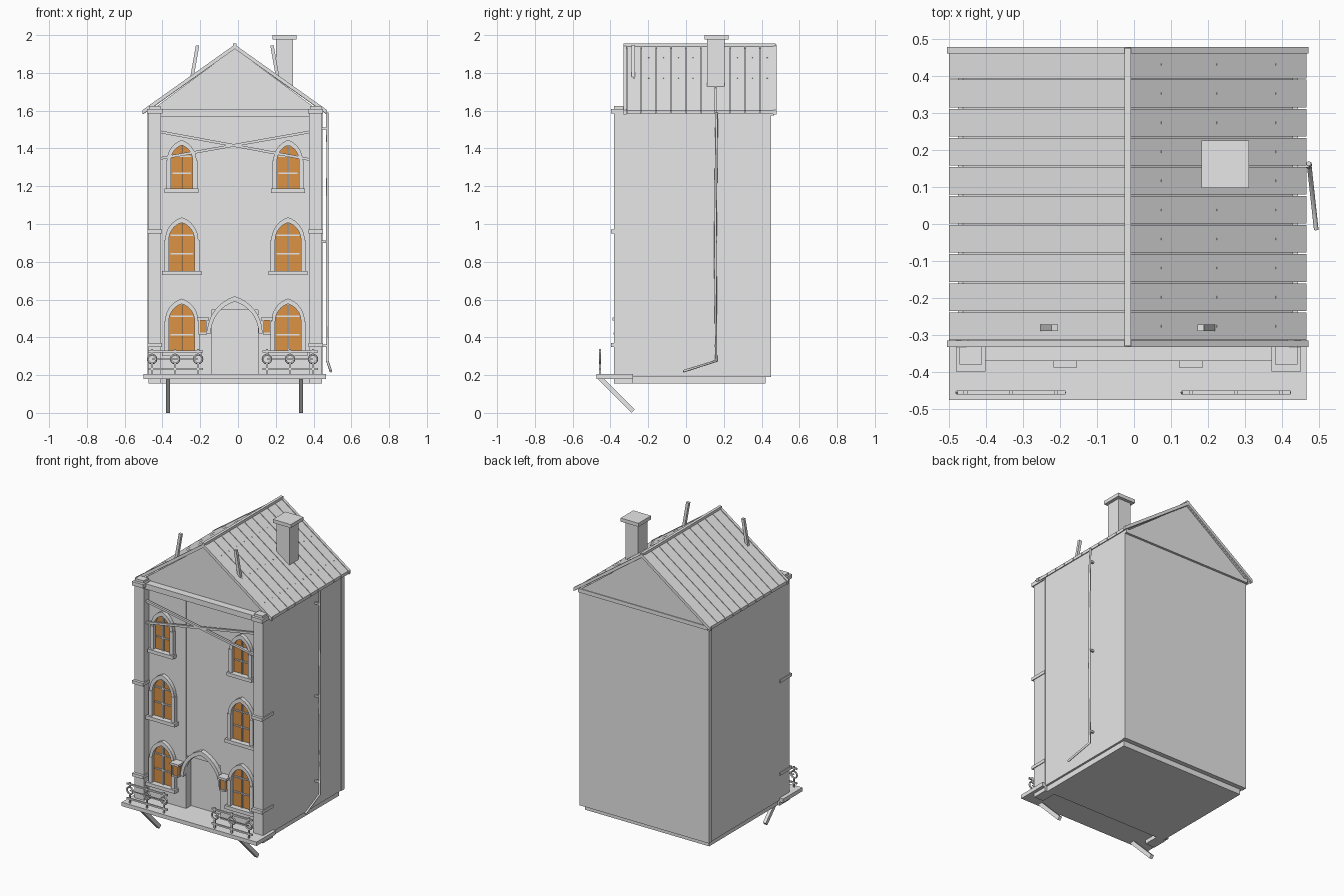
import bpy, bmesh, math
from mathutils import Vector

if "Cube" in bpy.data.objects:
    bpy.data.objects.remove(bpy.data.objects["Cube"])


def material(name, rgb):
    m = bpy.data.materials.new(name)
    m.diffuse_color = (*rgb, 1)
    m.use_nodes = True
    m.node_tree.nodes["Principled BSDF"].inputs["Base Color"].default_value = m.diffuse_color
    return m


GREY = material("plain grey", (0.8, 0.8, 0.8))
AMBER = material("amber glass", (0.72, 0.29, 0.06))
CX = -0.017  # centre line of the house


def finish(name, bm, mat):
    bmesh.ops.recalc_face_normals(bm, faces=bm.faces)
    me = bpy.data.meshes.new(name)
    bm.to_mesh(me)
    bm.free()
    me.materials.append(mat)
    ob = bpy.data.objects.new(name, me)
    bpy.context.collection.objects.link(ob)
    return ob


def box(name, x, y, z, mat=GREY):
    bm = bmesh.new()
    bmesh.ops.create_cube(bm, size=1)
    for v in bm.verts:
        v.co = [a[0] + (c + 0.5) * (a[1] - a[0]) for a, c in zip((x, y, z), v.co)]
    return finish(name, bm, mat)


def prism(name, pts, y0, y1, mat=GREY):
    """Outline in x and z, pushed along y."""
    bm = bmesh.new()
    f = bm.faces.new([bm.verts.new((x, y0, z)) for x, z in pts])
    r = bmesh.ops.extrude_face_region(bm, geom=[f])
    for v in r["geom"]:
        if isinstance(v, bmesh.types.BMVert):
            v.co.y = y1
    return finish(name, bm, mat)


def bar(name, a, b, w, d=None):
    """Square bar between two points."""
    a, b = Vector(a), Vector(b)
    h = w / 2
    ob = box(name, (-h, h), (-(d or w) / 2, (d or w) / 2), (0, (b - a).length))
    ob.rotation_euler = (b - a).to_track_quat("Z", "Y").to_euler()
    ob.location = a
    return ob


def arch(cx, w, z, h, n=8):
    """Points of a pointed arch from right foot over the apex to left foot."""
    r = (h * h + w * w) / (2 * w)
    end = math.asin(h / r) if w <= r else math.pi - math.asin(h / r)
    half = [(w - r + r * math.cos(end * i / n), r * math.sin(end * i / n)) for i in range(n + 1)]
    return [(cx + x, z + k) for x, k in half] + [(cx - x, z + k) for x, k in half[-2::-1]]


def arch_band(name, cx, w, z, h, t, y0, y1):
    prism(name, arch(cx, w, z, h) + arch(cx, w - t, z, h - t * 1.4)[::-1], y0, y1)


# Body, base and back wall
box("house_body", (-0.475, 0.443), (-0.28, 0.42), (0.19, 1.6))
box("back_wall", (-0.48, 0.447), (0.42, 0.45), (0.19, 1.6))
box("base_slab", (-0.46, 0.43), (-0.28, 0.42), (0.155, 0.19))
box("back_cornice", (-0.48, 0.447), (0.45, 0.465), (1.575, 1.6))

# Front wall with a recessed doorway
box("front_wall_left", (-0.41, -0.14), (-0.33, -0.28), (0.2, 1.6))
box("front_wall_right", (0.105, 0.38), (-0.33, -0.28), (0.2, 1.6))
box("front_wall_centre", (-0.14, 0.105), (-0.325, -0.28), (0.545, 1.6))
arch_band("door_arch", CX, 0.147, 0.42, 0.197, 0.02, -0.355, -0.325)
box("front_beam", (-0.475, 0.445), (-0.37, -0.32), (1.57, 1.605))

# Corner pillars with bands and caps
for x in (-0.441, 0.411):
    box("pillar", (x - 0.034, x + 0.034), (-0.38, -0.28), (0.155, 1.59))
    for z in (0.35, 0.95):
        box("pillar_band", (x - 0.039, x + 0.039), (-0.398, -0.28), (z, z + 0.02))
    box("pillar_cap", (x - 0.04, x + 0.04), (-0.398, -0.29), (1.585, 1.61))
    box("pillar_top", (x - 0.03, x + 0.03), (-0.38, -0.33), (1.61, 1.625))

# Attic and roof
prism("attic", [(-0.475, 1.59), (0.441, 1.59), (CX, 1.93)], -0.322, 0.46)
for s in (-1, 1):
    def slope(d, off):
        return (CX + s * d, 1.945 - d * 0.71 + off)
    for i in range(10):
        y = -0.315 + i * 0.0785
        prism("roof_plank", [slope(0, 0), slope(0.483, 0), slope(0.483, -0.02), slope(0, -0.02)],
              y + 0.002, y + 0.0765)
        if s > 0:
            for d in (0.09, 0.24, 0.4):  # nails
                x, z = slope(d, 0)
                bar("nail", (x, y + 0.039, z - 0.004), (x + 0.0035, y + 0.039, z + 0.001), 0.006)
    for y in (-0.332, 0.46):
        prism("barge_board", [slope(0, 0.005), slope(0.488, 0.005), slope(0.488, -0.018),
                              slope(0, -0.018)], y, y + 0.018)
    # Leaning stakes on the roof
    bar("roof_stake", (CX + s * 0.227, -0.28, 1.775), (CX + s * 0.197, -0.28, 1.945), 0.018)
box("ridge_cap", (CX - 0.009, CX + 0.009), (-0.33, 0.475), (1.93, 1.955))

# Chimney
box("chimney", (0.2, 0.29), (0.11, 0.205), (1.72, 1.98))
box("chimney_cap", (0.182, 0.31), (0.097, 0.226), (1.977, 2.0))


def window(cx, z, w, sill, spring, top):
    """Pointed window: w is half the glass width, z the sill bottom."""
    g = w - 0.008
    prism("window_glass", [(cx - w, z + 0.02), (cx + w, z + 0.02)]
          + arch(cx, w, spring, top - spring - 0.018), -0.335, -0.329, AMBER)
    arch_band("window_arch", cx, w + 0.02, spring, top - spring, 0.02, -0.355, -0.33)
    box("window_sill", (cx - sill, cx + sill), (-0.37, -0.33), (z, z + 0.022))
    for s in (-1, 1):
        a, b = sorted((cx + s * w, cx + s * (w + 0.025)))
        box("window_jamb", (a, b), (-0.358, -0.33), (z + 0.02, spring))
    box("window_mullion", (cx - 0.005, cx + 0.005), (-0.343, -0.33), (z + 0.02, top - 0.02))
    for k in (0.35, 0.72):
        h = z + 0.02 + k * (top - z - 0.04)
        box("window_crossbar", (cx - g, cx + g), (-0.342, -0.33), (h - 0.004, h + 0.004))


for cx in (-0.298, 0.265):
    window(cx, 0.30, 0.068, 0.104, 0.485, 0.605)
    window(cx, 0.73, 0.068, 0.104, 0.915, 1.035)
    window(cx, 1.165, 0.058, 0.09, 1.335, 1.445)

# Crossed braces below the gable
for z0, z1 in ((1.348, 1.487), (1.487, 1.342)):
    bar("cross_brace", (-0.408, -0.355, z0), (0.377, -0.355, z1), 0.014)

# Lanterns beside the door
for x in (-0.186, 0.154):
    box("lantern_glass", (x - 0.018, x + 0.018), (-0.378, -0.342), (0.425, 0.49), AMBER)
    for s in (-1, 1):
        for y in (-0.382, -0.344):
            box("lantern_post", (x + s * 0.019 - 0.003, x + s * 0.019 + 0.003),
                (y, y + 0.006), (0.42, 0.49))
    box("lantern_base", (x - 0.022, x + 0.022), (-0.383, -0.33), (0.415, 0.425))
    box("lantern_cap", (x - 0.032, x + 0.032), (-0.388, -0.33), (0.49, 0.504))

# Front platform with struts
box("platform", (-0.5, 0.466), (-0.475, -0.28), (0.18, 0.205))
for x in (-0.37, 0.333):
    bar("platform_strut", (x, -0.455, 0.185), (x, -0.28, 0.009), 0.02, 0.025)

# Railings with ringed posts
for x0 in (-0.455, 0.153):
    for i in range(3):
        x = x0 + i * 0.122
        for z0, z1 in ((0.2, 0.262), (0.307, 0.338)):
            bar("rail_post", (x, -0.455, z0), (x, -0.455, z1), 0.01)
        bpy.ops.mesh.primitive_torus_add(location=(x, -0.455, 0.285), rotation=(math.pi / 2, 0, 0),
                                         major_segments=12, minor_segments=5,
                                         major_radius=0.022, minor_radius=0.006)
        bpy.context.object.name = "rail_ring"
        bpy.context.object.data.materials.append(GREY)
    for z in (0.232, 0.326):
        bar("rail", (x0 - 0.022, -0.455, z), (x0 + 0.27, -0.455, z), 0.01)
    bar("rail_middle", (x0, -0.455, 0.285), (x0 + 0.244, -0.455, 0.285), 0.005)

# Drain pipe down the right side
cu = bpy.data.curves.new("drain_pipe", "CURVE")
cu.dimensions = "3D"
cu.bevel_depth = 0.007
cu.bevel_resolution = 1
cu.use_fill_caps = True
path = [(0.472, 0.163, 1.59), (0.474, 0.16, 1.38), (0.472, 0.155, 0.85), (0.473, 0.16, 0.275),
        (0.492, -0.015, 0.22)]
sp = cu.splines.new("POLY")
sp.points.add(len(path) - 1)
for p, c in zip(sp.points, path):
    p.co = (*c, 1)
cu.materials.append(GREY)
bpy.context.collection.objects.link(bpy.data.objects.new("drain_pipe", cu))
for z in (1.5, 0.9, 0.35):
    box("pipe_bracket", (0.44, 0.472), (0.152, 0.164), (z, z + 0.012))
